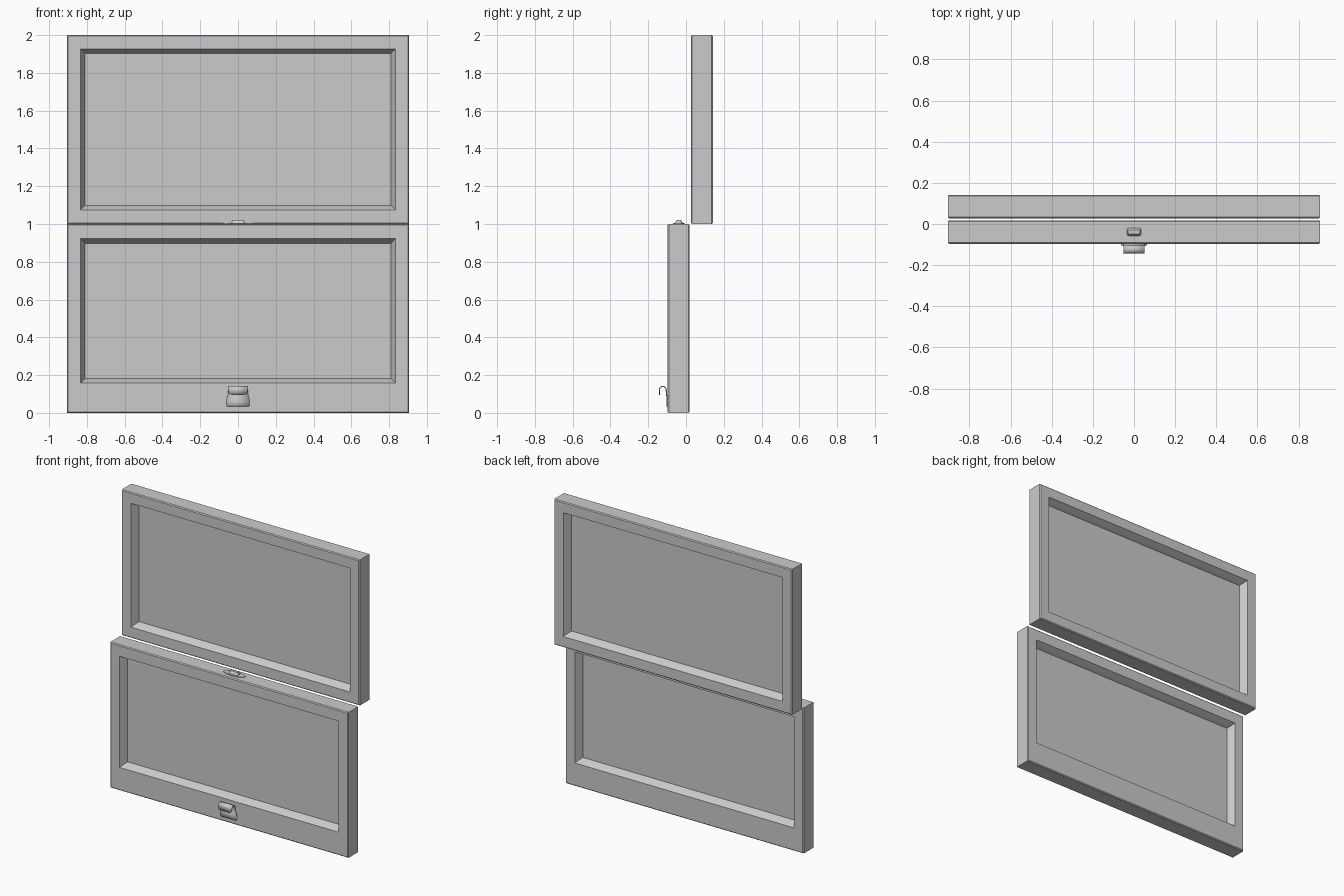
import bpy
import bmesh
import math

cube = bpy.data.objects.get("Cube")
if cube:
    bpy.data.objects.remove(cube, do_unlink=True)

grey = bpy.data.materials.new("plain_grey")
grey.use_nodes = True
colour = (0.6, 0.6, 0.6, 1)
grey.diffuse_color = colour
grey.node_tree.nodes["Principled BSDF"].inputs["Base Color"].default_value = colour

HALF_W = 0.905      # half width of a sash
DEPTH = 0.115       # sash thickness
BEVEL = 0.006       # softened outer edges


def finish(name, bm, smooth=None):
    """Turn a bmesh into a named grey object."""
    bmesh.ops.recalc_face_normals(bm, faces=bm.faces)
    mesh = bpy.data.meshes.new(name)
    bm.to_mesh(mesh)
    bm.free()
    mesh.materials.append(grey)
    obj = bpy.data.objects.new(name, mesh)
    bpy.context.collection.objects.link(obj)
    if smooth:
        bpy.ops.object.select_all(action="DESELECT")
        obj.select_set(True)
        bpy.context.view_layer.objects.active = obj
        bpy.ops.object.shade_smooth_by_angle(angle=math.radians(smooth))
    return obj


def loft(bm, rings, closed=False):
    """Bridge equal rings of points with quads."""
    loops = [[bm.verts.new(p) for p in ring] for ring in rings]
    pairs = list(zip(loops, loops[1:]))
    if closed:
        pairs.append((loops[-1], loops[0]))
    for a, b in pairs:
        for i in range(len(a)):
            j = (i + 1) % len(a)
            bm.faces.new((a[i], a[j], b[j], b[i]))
    return loops


def rectangle(half, low, high, inset, y):
    x, a, b = half - inset, low + inset, high - inset
    return [(-x, y, a), (x, y, a), (x, y, b), (-x, y, b)]


def sash(name, y, z, open_low, open_high):
    """Mitred frame with sloped mouldings on both faces, and its pane."""
    outer = (HALF_W, z, z + 1.0)
    opening = (0.833, open_low, open_high)
    back = y + DEPTH
    mid = y + DEPTH / 2
    rings = [
        rectangle(*opening, 0.024, mid - 0.006),
        rectangle(*opening, 0.017, y + 0.035),
        rectangle(*opening, 0, y),
        rectangle(*outer, BEVEL, y),
        rectangle(*outer, 0, y + BEVEL),
        rectangle(*outer, 0, back - BEVEL),
        rectangle(*outer, BEVEL, back),
        rectangle(*opening, 0, back),
        rectangle(*opening, 0.017, back - 0.035),
        rectangle(*opening, 0.024, mid + 0.006),
    ]
    bm = bmesh.new()
    loft(bm, rings, closed=True)
    finish(name + "_frame", bm)

    bm = bmesh.new()
    ends = loft(bm, [rectangle(*opening, 0.02, mid + d) for d in (-0.004, 0.004)])
    for ring in ends:
        bm.faces.new(ring)
    finish(name + "_pane", bm)


def lozenge(half_x, half_y, y, z, power, count=24):
    """Rounded outline lying flat."""
    ring = []
    for i in range(count):
        t = 2 * math.pi * i / count
        c, s = math.cos(t), math.sin(t)
        ring.append((half_x * math.copysign(abs(c) ** power, c),
                     y + half_y * math.copysign(abs(s) ** power, s), z))
    return ring


def stacked(name, rings):
    bm = bmesh.new()
    ends = loft(bm, rings)
    bm.faces.new(ends[0])
    bm.faces.new(ends[-1])
    finish(name, bm, 35)


# Sashes
sash("upper_sash", 0.027, 1.0, 1.075, 1.926)
sash("lower_sash", -0.097, 0.0, 0.159, 0.922)

# Latch on the meeting rail
LATCH_Y = -0.038
stacked("latch_plate", [lozenge(0.08, 0.03, LATCH_Y, 0.998, 0.9),
                        lozenge(0.08, 0.03, LATCH_Y, 1.004, 0.9)])
stacked("latch_knob", [lozenge(0.034, 0.02, LATCH_Y, 1.003, 0.3),
                       lozenge(0.034, 0.018, LATCH_Y, 1.012, 0.3),
                       lozenge(0.03, 0.01, LATCH_Y, 1.021, 0.3)])

# Sash lift: a strip that climbs the rail and hooks forward and down
path = [(0.056, -0.100, 0.034), (0.062, -0.100, 0.040), (0.062, -0.100, 0.062),
        (0.057, -0.101, 0.085), (0.052, -0.103, 0.098), (0.052, -0.105, 0.122)]
for i in range(1, 8):
    t = math.pi * i / 8
    path.append((0.052, -0.123 + 0.018 * math.cos(t), 0.122 + 0.018 * math.sin(t)))
path += [(0.052, -0.141, 0.122), (0.050, -0.141, 0.108),
         (0.044, -0.141, 0.100), (0.034, -0.141, 0.096)]
bm = bmesh.new()
rows = [[bm.verts.new((s * w, y, z)) for s in (-1, 1)] for w, y, z in path]
for a, b in zip(rows, rows[1:]):
    bm.faces.new((a[0], a[1], b[1], b[0]))
lift = finish("sash_lift", bm, 40)
solid = lift.modifiers.new("thickness", "SOLIDIFY")
solid.thickness = 0.006
solid.offset = 0
